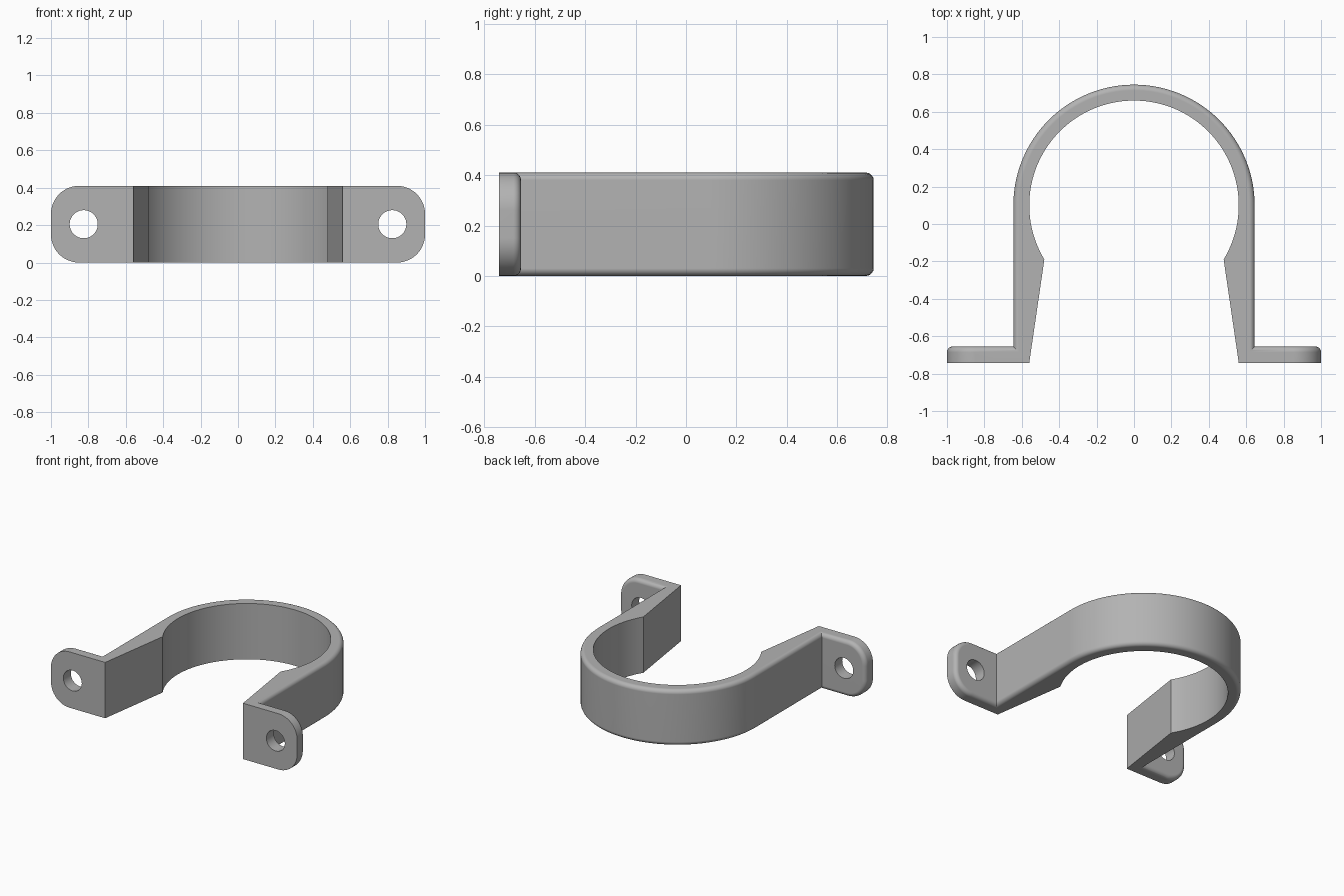
import bpy, bmesh
from math import sin, cos, pi, hypot, atan2, radians

if "Cube" in bpy.data.objects:
    bpy.data.objects.remove(bpy.data.objects["Cube"])

HEIGHT = 0.41
ARC_Y = 0.1            # centre of the ring
R_OUT, R_IN = 0.645, 0.56
FRONT, EAR_BACK = -0.742, -0.655
PINCH = (0.48, -0.19)  # narrowest point of the opening
FILLET, EAR_RADIUS = 0.03, 0.15

steel = bpy.data.materials.new("grey_metal")
steel.use_nodes = True
grey = (0.45, 0.45, 0.45, 1)
steel.diffuse_color = grey
steel.node_tree.nodes["Principled BSDF"].inputs["Base Color"].default_value = grey


def arc(radius, start, end, steps):
    return [(radius * cos(start + (end - start) * i / steps),
             ARC_Y + radius * sin(start + (end - start) * i / steps))
            for i in range(steps + 1)]


# Plan outline: outer ring with legs and ears, then back along the inside
dip = atan2(PINCH[1] - ARC_Y, PINCH[0])
outline = [(R_IN, FRONT), (1, FRONT), (1, EAR_BACK), (R_OUT, EAR_BACK)]
outline += arc(R_OUT, 0, pi, 64)
outline += [(-x, y) for x, y in reversed(outline[:4])]
outline += arc(R_IN, pi - dip, dip, 80)

# Extrude the outline
bm = bmesh.new()
base = bm.faces.new([bm.verts.new((x, y, 0)) for x, y in outline])
grown = bmesh.ops.extrude_face_region(bm, geom=[base])["geom"]
bmesh.ops.translate(bm, vec=(0, 0, HEIGHT),
                    verts=[g for g in grown if isinstance(g, bmesh.types.BMVert)])
bmesh.ops.recalc_face_normals(bm, faces=bm.faces)


def bevel(test, size, segments):
    edges = [e for e in bm.edges if test(*(v.co for v in e.verts))]
    bmesh.ops.bevel(bm, geom=edges, offset=size, offset_type='OFFSET',
                    segments=segments, profile=0.5, affect='EDGES')


# Round the ear corners
bevel(lambda a, b: min(abs(a.x), abs(b.x)) > 0.99 and abs(a.z - b.z) < 1e-4,
      EAR_RADIUS, 12)


# Fillet the outside edges of the band and the back edges of the ears
def on_band(p):
    return abs(hypot(p.x, max(p.y - ARC_Y, 0)) - R_OUT) < 1e-3 and p.y > EAR_BACK - 1e-3


def on_ear_back(p):
    return abs(p.y - EAR_BACK) < 1e-3


def outer_edge(a, b):
    band = on_band(a) and on_band(b)
    if band:
        return abs(a.z - b.z) < 1e-4
    return on_ear_back(a) and on_ear_back(b)


bevel(outer_edge, FILLET, 5)

mesh = bpy.data.meshes.new("pipe_clamp")
bm.to_mesh(mesh)
bm.free()
mesh.materials.append(steel)
clamp = bpy.data.objects.new("pipe_clamp", mesh)
bpy.context.collection.objects.link(clamp)

# Screw holes through the ears
for side in (-1, 1):
    bpy.ops.mesh.primitive_cylinder_add(
        vertices=48, radius=0.075, depth=0.4, rotation=(pi / 2, 0, 0),
        location=(side * 0.825, (FRONT + EAR_BACK) / 2, HEIGHT / 2))
    cutter = bpy.context.object
    cutter.name = "hole_cutter"
    cutter.hide_render = True
    cutter.data.materials.append(steel)
    cut = clamp.modifiers.new("screw_hole", 'BOOLEAN')
    cut.operation = 'DIFFERENCE'
    cut.solver = 'EXACT'
    cut.object = cutter
    bpy.context.view_layer.objects.active = clamp
    bpy.ops.object.modifier_apply(modifier=cut.name)
    bpy.data.objects.remove(cutter)

# Smooth curves, crisp edges
bpy.ops.object.select_all(action='DESELECT')
clamp.select_set(True)
bpy.context.view_layer.objects.active = clamp
bpy.ops.object.shade_smooth_by_angle(angle=radians(30))
weighted = clamp.modifiers.new("clean_shading", 'WEIGHTED_NORMAL')
weighted.keep_sharp = True
